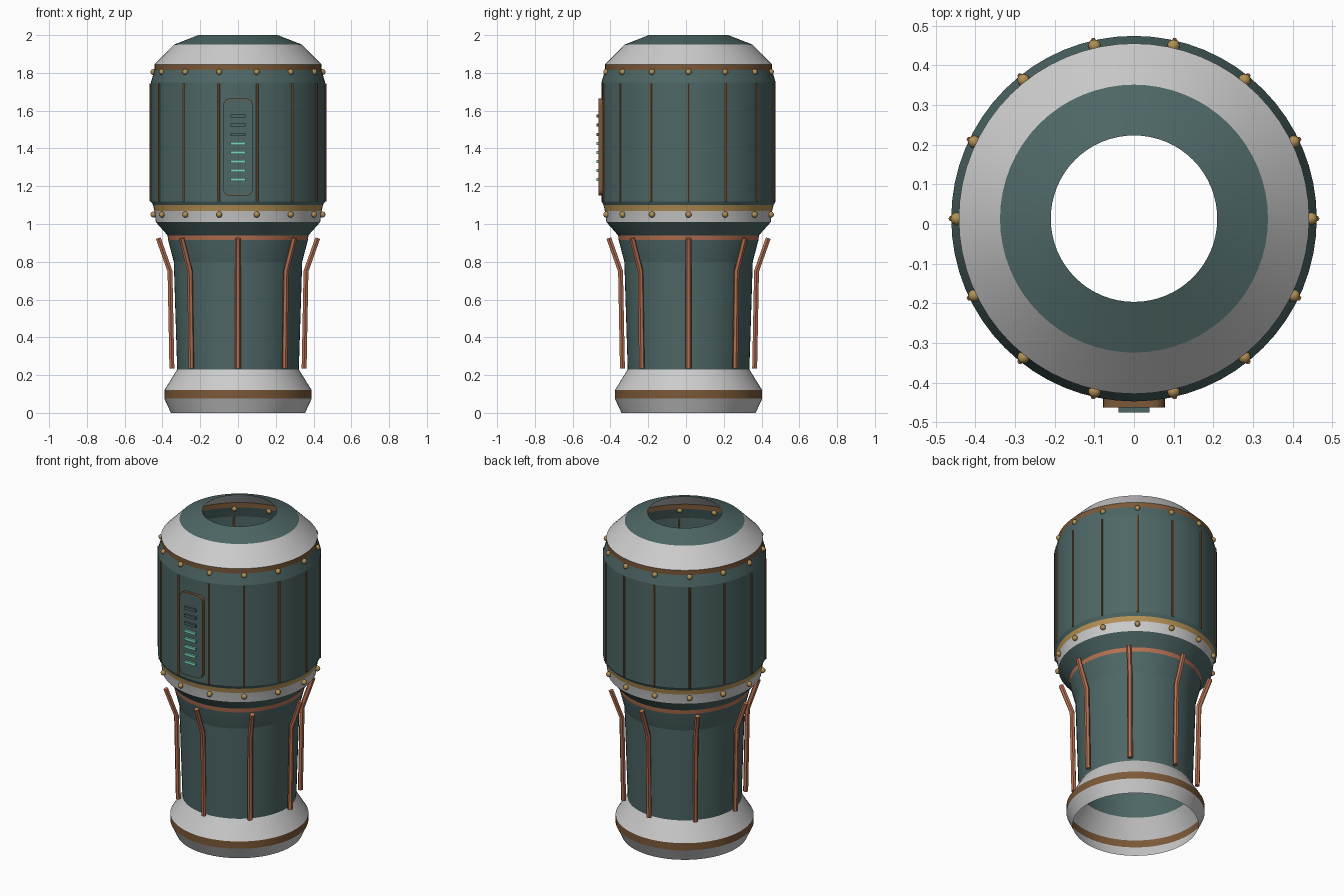
import bpy, bmesh, math
from mathutils import Matrix, Vector

cube = bpy.data.objects.get("Cube")
if cube:
    bpy.data.objects.remove(cube, do_unlink=True)

AXIS_Y = 0.0135   # the body axis sits slightly behind the origin


def material(name, rgb):
    m = bpy.data.materials.new(name)
    m.use_nodes = True
    m.diffuse_color = (*rgb, 1)
    m.node_tree.nodes["Principled BSDF"].inputs["Base Color"].default_value = (*rgb, 1)
    return m


TEAL = material("dark teal", (0.075, 0.135, 0.132))
WHITE = material("pale grey", (0.6, 0.6, 0.6))
BROWN = material("bronze brown", (0.2, 0.1, 0.04))
GOLD = material("brass", (0.45, 0.28, 0.09))
COPPER = material("copper", (0.47, 0.165, 0.085))
GREEN = material("glowing green", (0.2, 0.7, 0.5))


def add_object(name, bm, mats, smooth=True):
    bmesh.ops.recalc_face_normals(bm, faces=bm.faces)
    mesh = bpy.data.meshes.new(name)
    bm.to_mesh(mesh)
    bm.free()
    for m in mats:
        mesh.materials.append(m)
    ob = bpy.data.objects.new(name, mesh)
    bpy.context.collection.objects.link(ob)
    if smooth:
        shade(ob)
    return ob


def shade(ob):
    bpy.ops.object.select_all(action='DESELECT')
    ob.select_set(True)
    bpy.context.view_layer.objects.active = ob
    bpy.ops.object.shade_smooth_by_angle(angle=math.radians(12 if ob.name == "shell" else 50))


def around(radius, angle, z):
    """Point on the body, angle 0 facing the front."""
    return Vector((radius * math.sin(angle), AXIS_Y - radius * math.cos(angle), z))


def angles(count, offset=0.0):
    return [(i + offset) * math.tau / count for i in range(count)]


def shell(name, start, bands, sides=64):
    """Open turned shell; each band is (radius, height, material) of its upper edge."""
    mats = [TEAL, WHITE, BROWN, GOLD, COPPER]
    bm = bmesh.new()
    ring = [bm.verts.new(around(start[0], a, start[1])) for a in angles(sides)]
    for radius, z, mat in bands:
        upper = [bm.verts.new(around(radius, a, z)) for a in angles(sides)]
        for i in range(sides):
            j = (i + 1) % sides
            f = bm.faces.new((ring[i], ring[j], upper[j], upper[i]))
            f.material_index = mats.index(mat)
        ring = upper
    return add_object(name, bm, mats)


def rods(name, paths, thickness, mat):
    """Round rods with flat ends along straight-sided paths."""
    cu = bpy.data.curves.new(name, 'CURVE')
    cu.dimensions = '3D'
    cu.bevel_depth = thickness
    cu.bevel_resolution = 1
    cu.use_fill_caps = True
    for path in paths:
        sp = cu.splines.new('POLY')
        sp.points.add(len(path) - 1)
        for p, co in zip(sp.points, path):
            p.co = (*co, 1)
    cu.materials.append(mat)
    ob = bpy.data.objects.new(name, cu)
    bpy.context.collection.objects.link(ob)
    bpy.ops.object.select_all(action='DESELECT')
    ob.select_set(True)
    bpy.context.view_layer.objects.active = ob
    bpy.ops.object.convert(target='MESH')
    shade(bpy.context.view_layer.objects.active)


def rivets(name, radius, z):
    bm = bmesh.new()
    for a in angles(14, 0.5):
        bmesh.ops.create_uvsphere(bm, u_segments=12, v_segments=8, radius=0.016,
                                  matrix=Matrix.Translation(around(radius, a, z)))
    add_object(name, bm, [GOLD])


def box(name, size, centre, mat):
    bm = bmesh.new()
    bmesh.ops.create_cube(bm, size=1, matrix=Matrix.Translation(centre) @ Matrix.Diagonal((*size, 1)))
    add_object(name, bm, [mat], smooth=False)


def rounded_plate(name, half_w, half_h, corner, centre_z, y_back, y_front):
    """Rounded plate with a bronze rim and an inset teal face."""
    bm = bmesh.new()
    verts = []
    for k, (sx, sz) in enumerate([(1, 1), (-1, 1), (-1, -1), (1, -1)]):
        for s in range(7):
            a = (k + s / 6) * math.pi / 2
            verts.append(bm.verts.new((sx * (half_w - corner) + corner * math.cos(a), y_back,
                                       centre_z + sz * (half_h - corner) + corner * math.sin(a))))
    face = bm.faces.new(verts)
    out = bmesh.ops.extrude_face_region(bm, geom=[face])["geom"]
    bmesh.ops.translate(bm, verts=[g for g in out if isinstance(g, bmesh.types.BMVert)],
                        vec=(0, y_front - y_back, 0))
    front = [g for g in out if isinstance(g, bmesh.types.BMFace)]
    bmesh.ops.recalc_face_normals(bm, faces=bm.faces)
    bmesh.ops.inset_region(bm, faces=front, thickness=0.005)
    front[0].material_index = 1
    add_object(name, bm, [BROWN, TEAL], smooth=False)


# Main body: foot, waist, drum and crown in one open shell
shell("shell", (0.355, 0), [
    (0.39, 0.075, WHITE), (0.39, 0.12, BROWN), (0.322, 0.23, WHITE),
    (0.34, 0.8, TEAL), (0.37, 0.915, TEAL), (0.373, 0.94, COPPER),
    (0.435, 1.01, TEAL), (0.443, 1.07, WHITE), (0.45, 1.1, GOLD),
    (0.461, 1.12, TEAL), (0.461, 1.75, TEAL), (0.442, 1.815, TEAL),
    (0.442, 1.845, BROWN), (0.338, 1.95, WHITE), (0.21, 2.0, TEAL)])

# Thin ribs and rivet rows around the drum
rods("drum_ribs", [[around(0.461, a, 1.12), around(0.461, a, 1.745)]
                   for a in angles(14, 0.5)], 0.007, BROWN)
rivets("lower_rivets", 0.447, 1.05)
rivets("upper_rivets", 0.447, 1.805)

# Bent pipes around the waist
rods("waist_pipes", [[around(0.35, a, 0.235), around(0.36, a, 0.75), around(0.422, a, 0.925)]
                     for a in angles(8)], 0.015, COPPER)

# Gauge panel with three unlit and five lit bars
rounded_plate("gauge_panel", 0.078, 0.257, 0.035, 1.407, -0.43, -0.463)
for i in range(8):
    lit = i < 5
    box(("lit_bar_" if lit else "unlit_bar_") + str(i + 1), (0.078, 0.014, 0.016),
        (0, -0.468, 1.235 + i * 0.048), GREEN if lit else TEAL)
